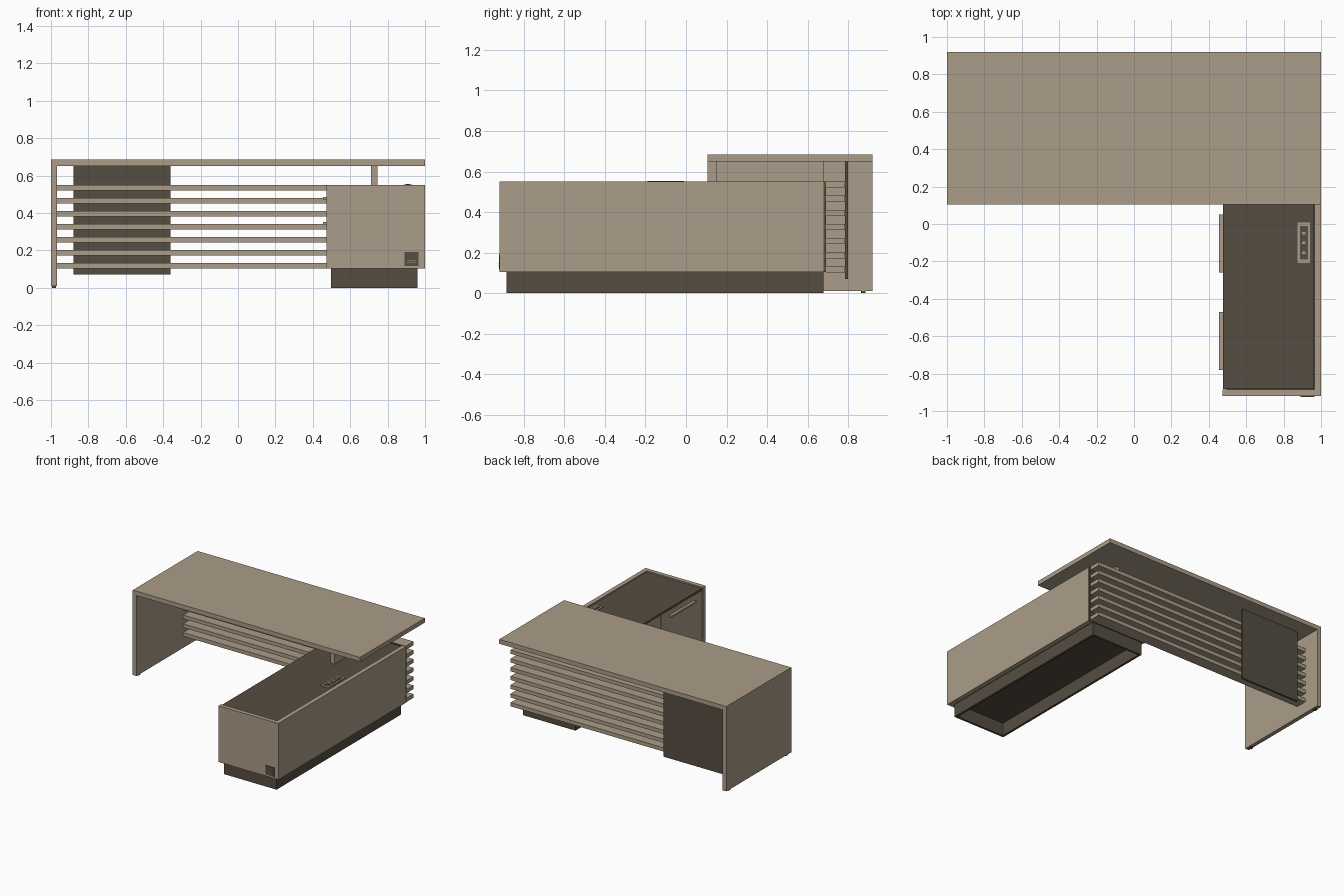
import bpy
import bmesh
from mathutils import Vector

cube = bpy.data.objects.get("Cube")
if cube:
    bpy.data.objects.remove(cube, do_unlink=True)


def make_material(name, rgb):
    mat = bpy.data.materials.new(name)
    mat.use_nodes = True
    color = (*rgb, 1.0)
    mat.diffuse_color = color
    mat.node_tree.nodes["Principled BSDF"].inputs["Base Color"].default_value = color
    return mat


wood = make_material("light taupe wood", (0.41, 0.34, 0.25))
dark = make_material("dark brown", (0.093, 0.075, 0.052))


def box(name, xs, ys, zs, mat):
    """Box spanning the given (low, high) range on each axis."""
    lows, highs = Vector((xs[0], ys[0], zs[0])), Vector((xs[1], ys[1], zs[1]))
    bm = bmesh.new()
    bmesh.ops.create_cube(bm, size=1)
    for v in bm.verts:
        v.co = Vector(highs[i] if v.co[i] > 0 else lows[i] for i in range(3))
    mesh = bpy.data.meshes.new(name)
    bm.to_mesh(mesh)
    bm.free()
    mesh.materials.append(mat)
    obj = bpy.data.objects.new(name, mesh)
    bpy.context.collection.objects.link(obj)
    return obj


# Main desk: top, end panel, feet, and riser on the cabinet
back = 0.92
box("desktop", (-1, 1), (0.105, back), (0.65, 0.685), wood)
box("end_panel", (-1, -0.967), (0.105, back), (0.01, 0.65), wood)
for i, y in enumerate((0.15, 0.875)):
    box(f"foot_{i + 1}", (-0.995, -0.972), (y - 0.012, y + 0.012), (0, 0.01), dark)
box("desktop_riser", (0.71, 0.745), (0.15, 0.68), (0.545, 0.65), wood)

# Modesty screen: horizontal slats with a dark vertical panel
for i in range(7):
    z = 0.102 + i * 0.0697
    box(f"screen_slat_{i + 1}", (-0.967, 0.995), (0.692, 0.785), (z, z + 0.03), wood)
box("screen_panel", (-0.88, -0.36), (0.785, 0.8), (0.07, 0.65), dark)

# Cabinet carcass
low, high = 0.103, 0.55
front, inner, rear = -0.92, -0.886, 0.678
box("cabinet_front_panel", (0.472, 1), (front, inner), (low, high), wood)
box("cabinet_side_panel", (0.965, 1), (inner, rear), (low, high), wood)
box("cabinet_back_panel", (0.475, 0.998), (rear, 0.692), (low, high), dark)
box("cabinet_body", (0.495, 0.965), (inner, rear), (low, 0.525), dark)
box("cabinet_top", (0.475, 0.962), (inner + 0.005, rear), (0.525, 0.543), dark)

# Doors and drawers facing the seat, with lip handles
width = (rear - inner) / 3
for bay in range(3):
    y0 = inner + bay * width + 0.003
    y1 = y0 + width - 0.006
    middle = (y0 + y1) / 2
    splits = [(0.106, 0.39), (0.394, 0.523)] if bay == 1 else [(0.106, 0.523)]
    for level, (z0, z1) in enumerate(splits):
        label = f"{bay + 1}_{level + 1}"
        box(f"cabinet_door_{label}", (0.477, 0.495), (y0, y1), (z0, z1), wood)
        handle_top = z1 - 0.037
        box(f"door_handle_{label}", (0.455, 0.477), (middle - 0.156, middle + 0.156),
            (handle_top - 0.014, handle_top), wood)

# Hollow plinth
px0, px1, t = 0.498, 0.96, 0.018
for name, x in (("right", px0), ("left", px1 - t)):
    box(f"plinth_{name}_rail", (x, x + t), (inner, rear), (0, low), dark)
for name, y in (("front", inner), ("back", rear - t)):
    box(f"plinth_{name}_rail", (px0 + t, px1 - t), (y, y + t), (0, low), dark)

# Power outlet set into the cabinet top
box("outlet_frame", (0.873, 0.942), (-0.208, 0.008), (0.543, 0.549), wood)
box("outlet_insert", (0.887, 0.929), (-0.19, -0.01), (0.549, 0.552), dark)
for i in range(3):
    y = -0.16 + i * 0.052
    box(f"outlet_socket_{i + 1}", (0.899, 0.917), (y, y + 0.014), (0.552, 0.554), wood)

# Ventilation plate on the cabinet front
box("front_plate", (0.89, 0.965), (front - 0.004, front), (0.117, 0.19), dark)
for i in range(2):
    z = 0.132 + i * 0.012
    box(f"front_plate_slot_{i + 1}", (0.903, 0.952), (front - 0.006, front - 0.004), (z, z + 0.003), wood)
